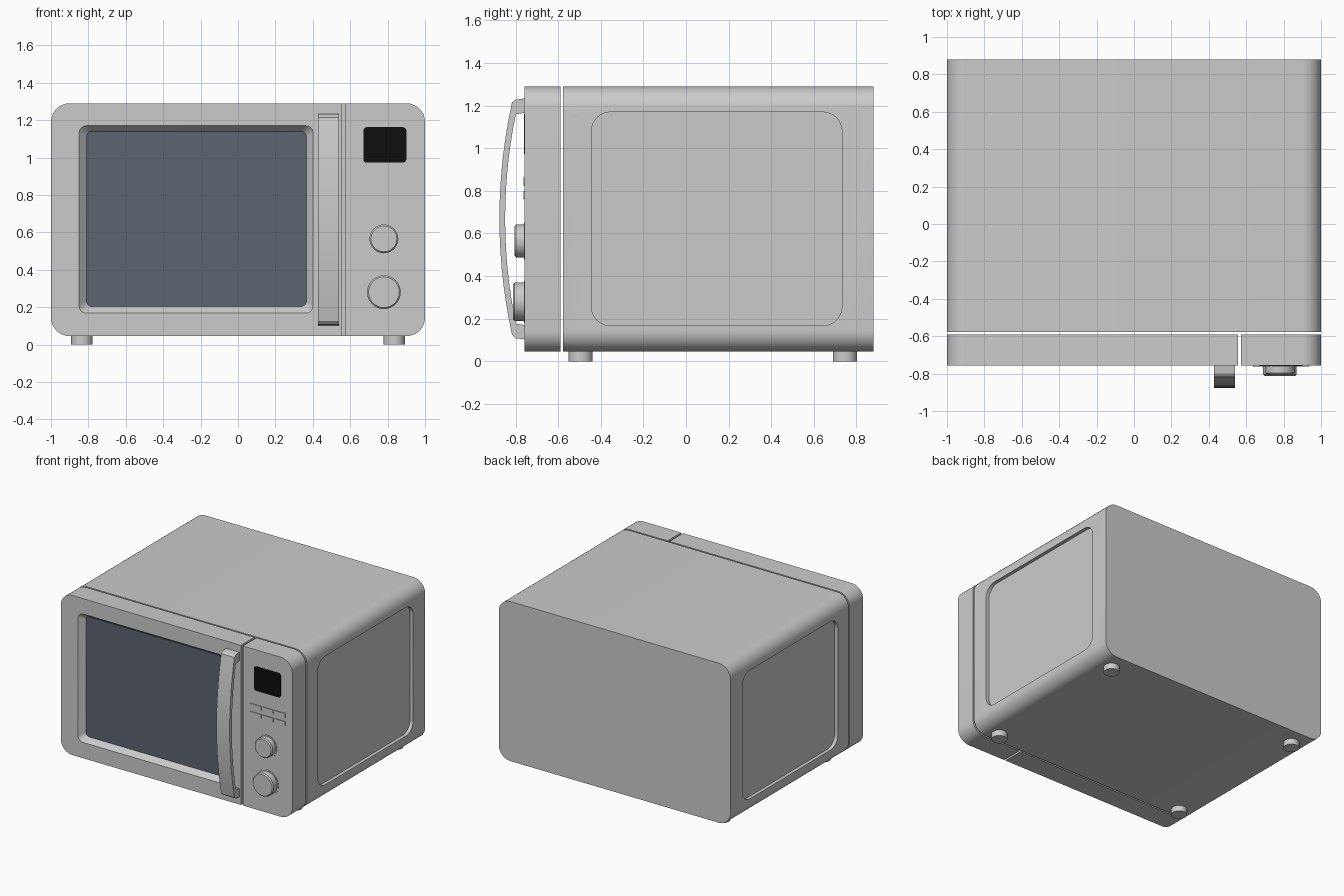
import bpy, bmesh, math

if "Cube" in bpy.data.objects:
    bpy.data.objects.remove(bpy.data.objects["Cube"])

FRONT, BACK = -0.757, 0.88


def rounded_rect(a0, a1, b0, b1, radii, n=8):
    """2D outline; radii order: low-low, high-low, high-high, low-high."""
    if not isinstance(radii, (list, tuple)):
        radii = [radii] * 4
    corners = [(a0, b0, 1, 1, 180), (a1, b0, -1, 1, 270), (a1, b1, -1, -1, 0), (a0, b1, 1, -1, 90)]
    pts = []
    for (a, b, sa, sb, start), r in zip(corners, radii):
        steps = n if r > 0 else 0
        for i in range(steps + 1):
            t = math.radians(start + 90 * i / n)
            pts.append((a + sa * r + r * math.cos(t), b + sb * r + r * math.sin(t)))
    return pts


def circle(cx, cy, r, n=40):
    return [(cx + r * math.cos(2 * math.pi * i / n), cy + r * math.sin(2 * math.pi * i / n)) for i in range(n)]


PLACE = {'x': lambda a, b, d: (d, a, b), 'y': lambda a, b, d: (a, d, b), 'z': lambda a, b, d: (a, b, d)}


def loft(name, axis, sections, color=None, smooth=True):
    """Closed solid through (outline, depth) sections along an axis."""
    bm = bmesh.new()
    rings = [[bm.verts.new(PLACE[axis](a, b, d)) for a, b in outline] for outline, d in sections]
    n = len(rings[0])
    for r0, r1 in zip(rings, rings[1:]):
        for i in range(n):
            j = (i + 1) % n
            bm.faces.new((r0[i], r0[j], r1[j], r1[i]))
    bm.faces.new(rings[0])
    bm.faces.new(rings[-1])
    bmesh.ops.recalc_face_normals(bm, faces=bm.faces)
    mesh = bpy.data.meshes.new(name)
    bm.to_mesh(mesh)
    bm.free()
    ob = bpy.data.objects.new(name, mesh)
    bpy.context.collection.objects.link(ob)
    if color:
        mat = bpy.data.materials.new(name + "_material")
        mat.diffuse_color = color
        mat.use_nodes = True
        mat.node_tree.nodes["Principled BSDF"].inputs["Base Color"].default_value = mat.diffuse_color
        mesh.materials.append(mat)
    if smooth:
        shade(ob)
    return ob


def shade(ob):
    bpy.ops.object.select_all(action='DESELECT')
    ob.select_set(True)
    bpy.context.view_layer.objects.active = ob
    bpy.ops.object.shade_smooth_by_angle(angle=math.radians(30))


def cut(ob, cutter):
    cutter.hide_render = True
    bpy.ops.object.select_all(action='DESELECT')
    ob.select_set(True)
    bpy.context.view_layer.objects.active = ob
    mod = ob.modifiers.new("recess", 'BOOLEAN')
    mod.operation = 'DIFFERENCE'
    mod.solver = 'EXACT'
    mod.object = cutter
    bpy.ops.object.modifier_apply(modifier=mod.name)
    bpy.data.objects.remove(cutter)
    shade(ob)


# Main housing with a shallow recessed panel on each side
shell = rounded_rect(-1, 1, 0.045, 1.29, 0.1)
body = loft("housing", 'y', [(shell, -0.578), (shell, BACK)])
side = rounded_rect(-0.444, 0.732, 0.167, 1.17, 0.09)
for s in (-1, 1):
    cut(body, loft("side_cutter", 'x', [(side, s * 0.973), (side, s * 1.1)], smooth=False))

# Door with a sloped window opening
door_outline = rounded_rect(-1, 0.556, 0.045, 1.29, [0.1, 0, 0, 0.1])
door = loft("door", 'y', [(door_outline, FRONT), (door_outline, -0.59)])
outer = rounded_rect(-0.87, 0.423, 0.148, 1.19, 0.05)
rim = rounded_rect(-0.85, 0.402, 0.168, 1.17, 0.04)
inner = rounded_rect(-0.81, 0.366, 0.203, 1.14, 0.03)
cut(door, loft("window_cutter", 'y', [(outer, FRONT - 0.02), (rim, FRONT), (inner, FRONT + 0.04)], smooth=False))
loft("window_glass", 'y', [(inner, FRONT + 0.038), (inner, FRONT + 0.06)], (0.107, 0.13, 0.167, 1))

# Control panel
panel_outline = rounded_rect(0.572, 1, 0.045, 1.29, [0, 0.1, 0.1, 0])
loft("control_panel", 'y', [(panel_outline, FRONT), (panel_outline, -0.59)])

# Display
screen = rounded_rect(0.67, 0.9, 0.972, 1.162, 0.018, 4)
loft("display", 'y', [(screen, FRONT - 0.003), (screen, FRONT + 0.01)], (0.004, 0.004, 0.004, 1))

# Buttons, two rows of three
for row, z in enumerate((0.825, 0.762)):
    for col in range(3):
        x = 0.635 + col * 0.104
        key = rounded_rect(x, x + 0.096, z, z + 0.037, 0.004, 2)
        loft(f"button_{row}_{col}", 'y', [(key, FRONT - 0.006), (key, FRONT + 0.01)])

# Knobs with thin base rings
for name, z, r, tip in (("upper", 0.565, 0.077, -0.805), ("lower", 0.28, 0.09, -0.812)):
    ring = circle(0.78, z, r + 0.01)
    loft(name + "_knob_ring", 'y', [(ring, FRONT + 0.01), (ring, FRONT - 0.003)])
    grip = circle(0.78, z, r)
    loft(name + "_knob", 'y', [(grip, FRONT + 0.01), (grip, tip + 0.008), (circle(0.78, z, r - 0.008), tip)])

# Bowed door handle, a side profile extruded across its width
def bow(z0, z1, base, depth, n=14):
    return [(base - depth * (1 - (2 * i / n - 1) ** 2), z0 + (z1 - z0) * i / n) for i in range(n + 1)]

profile = [(FRONT + 0.005, 0.102), (-0.8, 0.108)] + bow(0.125, 1.215, -0.817, 0.059)
profile += [(-0.8, 1.228), (FRONT + 0.005, 1.234), (FRONT + 0.005, 1.167)]
profile += bow(0.177, 1.16, -0.799, 0.05)[::-1] + [(FRONT + 0.005, 0.169)]
loft("door_handle", 'x', [(profile, 0.427), (profile, 0.541)])

# Feet
for x in (-0.835, 0.835):
    for y in (-0.495, 0.746):
        foot = circle(x, y, 0.057, 32)
        loft("foot", 'z', [(foot, 0), (foot, 0.06)])
